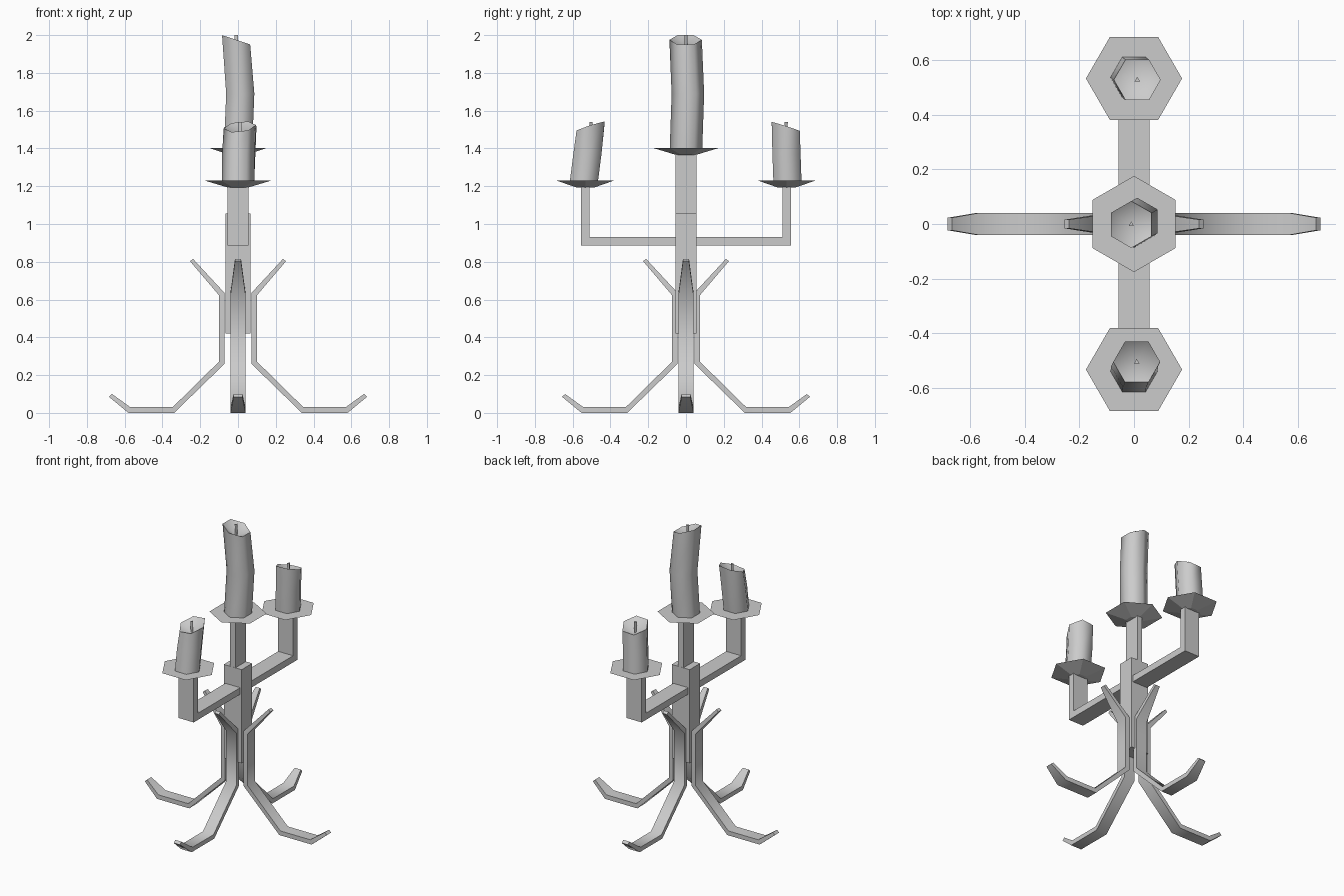
import bpy, bmesh, math
from mathutils import Matrix, Vector

cube = bpy.data.objects.get("Cube")
if cube:
    bpy.data.objects.remove(cube)

grey = bpy.data.materials.new("plain_grey")
grey.use_nodes = True
grey.diffuse_color = (0.6, 0.6, 0.6, 1)
grey.node_tree.nodes["Principled BSDF"].inputs["Base Color"].default_value = (0.6, 0.6, 0.6, 1)


def finish(name, bm, smooth=None):
    bmesh.ops.recalc_face_normals(bm, faces=bm.faces)
    mesh = bpy.data.meshes.new(name)
    bm.to_mesh(mesh)
    bm.free()
    mesh.materials.append(grey)
    obj = bpy.data.objects.new(name, mesh)
    bpy.context.collection.objects.link(obj)
    if smooth:
        bpy.ops.object.select_all(action='DESELECT')
        obj.select_set(True)
        bpy.context.view_layer.objects.active = obj
        bpy.ops.object.shade_smooth_by_angle(angle=math.radians(smooth))
    return obj


def loft(bm, rings):
    """Skin a list of vertex rings, leaving the ends open."""
    rings = [[bm.verts.new(p) for p in ring] for ring in rings]
    n = len(rings[0])
    for a, b in zip(rings, rings[1:]):
        for i in range(n):
            j = (i + 1) % n
            bm.faces.new((a[i], a[j], b[j], b[i]))
    return rings


def box(name, low, high):
    bm = bmesh.new()
    low, high = Vector(low), Vector(high)
    bmesh.ops.create_cube(bm, size=1, matrix=Matrix.Translation((low + high) / 2)
                          @ Matrix.Diagonal((*(high - low), 1)))
    return finish(name, bm)


def hexagon(x, y, z, radius, turn):
    angles = [turn + i * math.pi / 3 for i in range(6)]
    return [Vector((x + radius * math.cos(a), y + radius * math.sin(a), z)) for a in angles]


# Curved legs: inner edge, outer edge and half width from foot tip to top tip
INNER = [(.683, .085), (.58, 0), (.338, 0), (.071, .26), (.071, .635), (.238, .815)]
OUTER = [(.667, .1), (.57, .03), (.346, .03), (.1, .272), (.1, .622), (.254, .803)]
HALF = [.023, .04, .04, .04, .04, .016]


def leg(name, angle, shift):
    bm = bmesh.new()
    rings = loft(bm, [[(a - shift, -w, c), (a - shift, w, c), (b - shift, w, d), (b - shift, -w, d)]
                      for (a, c), (b, d), w in zip(INNER, OUTER, HALF)])
    bm.faces.new(rings[0])
    bm.faces.new(rings[-1])
    bmesh.ops.rotate(bm, verts=bm.verts, matrix=Matrix.Rotation(angle, 3, 'Z'))
    finish(name, bm, 50)


for i, side in enumerate(("left", "back", "right", "front")):
    leg(side + "_leg", i * math.pi / 2, .027 * (i % 2))

# Central block and the flat stem above it
box("centre_block", (-.067, -.056, .42), (.067, .056, 1.055))
box("centre_stem", (-.02, -.055, 1), (.02, .055, 1.385))


# L-shaped arms
def arm(name, side):
    bm = bmesh.new()
    path = [(0, .885), (.555, .885), (.555, 1.205), (.511, 1.205), (.511, .93), (0, .93)]
    face = bm.faces.new([bm.verts.new((-.056, side * y, z)) for y, z in path])
    made = bmesh.ops.extrude_face_region(bm, geom=[face])["geom"]
    bmesh.ops.translate(bm, vec=(.112, 0, 0),
                        verts=[v for v in made if isinstance(v, bmesh.types.BMVert)])
    finish(name, bm)


arm("front_arm", -1)
arm("back_arm", 1)


# Drip plates: flat hexagon top, tapered underside
def plate(name, y, z, turn):
    bm = bmesh.new()
    rings = loft(bm, [hexagon(0, y, z - .038, .05, turn), hexagon(0, y, z, .176, turn)])
    for ring in rings:
        bm.faces.new(ring)
    finish(name, bm)


# Bent candles: slanted rim, hollow top and a three-sided wick
def candle(name, centres, turn, slope, wick_top):
    bm = bmesh.new()
    rings = [hexagon(*c, .086, turn) for c in centres]
    top = Vector(centres[-1])
    for p in rings[-1]:
        p.z += slope[0] * (p.x - top.x) + slope[1] * (p.y - top.y)
    rings = loft(bm, rings)
    bm.faces.new(rings[0])
    pit = bm.verts.new(top - Vector((0, 0, .05)))
    for i in range(6):
        bm.faces.new((rings[-1][i], rings[-1][(i + 1) % 6], pit))
    finish(name, bm, 65)
    wick = bmesh.new()
    low = top.z - .06
    bmesh.ops.create_cone(wick, cap_ends=True, segments=3, radius1=.008, radius2=.011,
                          depth=wick_top - low,
                          matrix=Matrix.Translation((top.x, top.y, (wick_top + low) / 2)))
    finish(name + "_wick", wick)


quarter = math.pi / 2
plate("centre_plate", 0, 1.403, quarter)
plate("front_plate", -.533, 1.23, 0)
plate("back_plate", .533, 1.23, 0)

candle("centre_candle", [(0, 0, 1.4), (.012, .01, 1.69), (-.01, -.002, 1.975)],
       quarter, (-.33, 0), 2)
candle("front_candle", [(0, -.54, 1.23), (.002, -.522, 1.37), (.01, -.505, 1.515)],
       0, (.1, .32), 1.54)
candle("back_candle", [(0, .537, 1.23), (.006, .532, 1.37), (.012, .528, 1.515)],
       0, (.05, -.32), 1.54)
